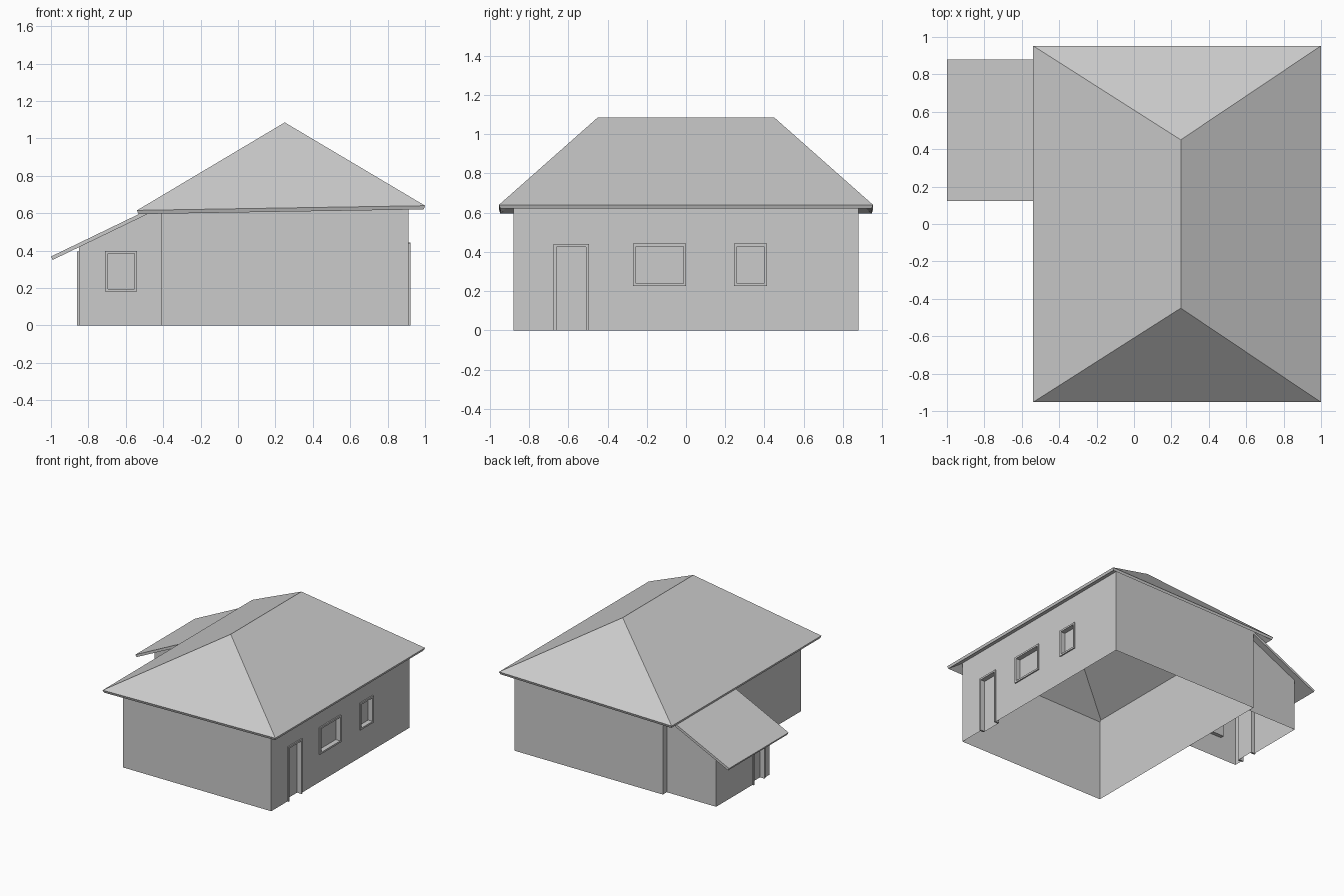
import bpy
import bmesh
from mathutils import Vector

cube = bpy.data.objects.get("Cube")
if cube:
    bpy.data.objects.remove(cube)

GREY = (0.6, 0.6, 0.6, 1)
plaster = bpy.data.materials.new("plain grey")
plaster.use_nodes = True
plaster.diffuse_color = GREY
plaster.node_tree.nodes["Principled BSDF"].inputs["Base Color"].default_value = GREY


def finish(name, bm):
    """Turn a bmesh into a named object in the one grey material."""
    bmesh.ops.remove_doubles(bm, verts=bm.verts[:], dist=1e-5)
    bmesh.ops.recalc_face_normals(bm, faces=bm.faces[:])
    mesh = bpy.data.meshes.new(name)
    bm.to_mesh(mesh)
    bm.free()
    mesh.materials.append(plaster)
    obj = bpy.data.objects.new(name, mesh)
    bpy.context.collection.objects.link(obj)
    return obj


def on_wall(axis, at, along, z):
    """Point on a wall lying at a fixed x or y."""
    return Vector((at, along, z)) if axis == "x" else Vector((along, at, z))


def wall(name, axis, at, start, end, top, openings=()):
    """Sheet wall from start to end, with rectangular holes and a sloping top."""
    cuts = sorted({start, end, *(v for o in openings for v in o[:2])})
    levels = sorted({0, *(v for o in openings for v in o[2:])})
    bm = bmesh.new()
    for a, b in zip(cuts, cuts[1:]):
        for i, low in enumerate(levels):
            if any(o[0] <= a < o[1] and o[2] <= low < o[3] for o in openings):
                continue
            last = i == len(levels) - 1
            za, zb = (top(a), top(b)) if last else (levels[i + 1],) * 2
            corners = ((a, low), (b, low), (b, zb), (a, za))
            bm.faces.new([bm.verts.new(on_wall(axis, at, u, z)) for u, z in corners])
    return finish(name, bm)


def add_box(bm, low, high):
    box = bmesh.ops.create_cube(bm, size=1)["verts"]
    bmesh.ops.scale(bm, vec=high - low, verts=box)
    bmesh.ops.translate(bm, vec=(low + high) / 2, verts=box)


def frame(name, axis, at, out, opening, rim=0.014, proud=0.01, recess=0.03):
    """Frame standing proud of the wall, with a recessed pane."""
    a, b, low, high = opening
    front, back = at + out * proud, at - out * recess
    bars = [(a, a + rim, low, high), (b - rim, b, low, high),
            (a + rim, b - rim, high - rim, high)]
    if low > 0:
        bars.append((a + rim, b - rim, low, low + rim))
    bm = bmesh.new()
    for u0, u1, z0, z1 in bars:
        add_box(bm, on_wall(axis, min(front, back), u0, z0),
                on_wall(axis, max(front, back), u1, z1))
    corners = ((a, low), (b, low), (b, high), (a, high))
    bm.faces.new([bm.verts.new(on_wall(axis, back, u, z)) for u, z in corners])
    return finish(name, bm)


# Main house walls
LEFT, RIGHT, DEPTH = 0.912, -0.41, 0.88
door = (-0.675, -0.495, 0, 0.44)
wide_window = (-0.27, 0.0, 0.225, 0.442)
small_window = (0.245, 0.412, 0.225, 0.442)


def wall_top(u):
    return 0.672


wall("left_wall", "x", LEFT, -DEPTH, DEPTH, wall_top, (door, wide_window, small_window))
wall("right_wall", "x", RIGHT, -DEPTH, DEPTH, wall_top)
wall("front_wall", "y", -DEPTH, RIGHT, LEFT, wall_top)
wall("back_wall", "y", DEPTH, RIGHT, LEFT, wall_top)
frame("front_door", "x", LEFT, 1, door)
frame("wide_window", "x", LEFT, 1, wide_window)
frame("small_window", "x", LEFT, 1, small_window)

# Hipped roof shell, its eaves tilting slightly
bm = bmesh.new()
fl, bl, br, fr, ridge_f, ridge_b = [bm.verts.new(p) for p in (
    (-0.54, -0.953, 0.615), (-0.54, 0.953, 0.615), (1, 0.953, 0.64), (1, -0.953, 0.64),
    (0.25, -0.45, 1.085), (0.25, 0.45, 1.085))]
for corners in ((fl, ridge_f, ridge_b, bl), (fr, br, ridge_b, ridge_f),
                (fl, fr, ridge_f), (br, bl, ridge_b)):
    bm.faces.new(corners)
bmesh.ops.recalc_face_normals(bm, faces=bm.faces[:])
if bm.faces[0].normal.z < 0:
    bmesh.ops.reverse_faces(bm, faces=bm.faces[:])
mesh = bpy.data.meshes.new("main_roof")
bm.to_mesh(mesh)
bm.free()
mesh.materials.append(plaster)
main_roof = bpy.data.objects.new("main_roof", mesh)
bpy.context.collection.objects.link(main_roof)
shell = main_roof.modifiers.new("thickness", "SOLIDIFY")
shell.thickness = 0.02
shell.offset = -1
shell.use_even_offset = True

# Side annex under a lean-to roof
SIDE, NEAR, FAR = -0.85, 0.15, 0.83
side_door = (0.215, 0.37, 0, 0.395)
annex_window = (-0.71, -0.54, 0.18, 0.397)


def slope(x):
    return 0.368 + 0.483 * (x + 1)


def annex_top(x):
    return slope(x) - 0.015


wall("annex_side_wall", "x", SIDE, NEAR, FAR, lambda y: annex_top(SIDE), (side_door,))
wall("annex_front_wall", "y", NEAR, SIDE, RIGHT, annex_top, (annex_window,))
wall("annex_back_wall", "y", FAR, SIDE, RIGHT, annex_top)
frame("annex_door", "x", SIDE, -1, side_door)
frame("annex_window", "y", NEAR, -1, annex_window)

# Lean-to roof slab, its end square to the slope
bm = bmesh.new()
drop = Vector((0.009, 0, -0.018))
eave, joint = Vector((-1, 0.122, slope(-1))), Vector((RIGHT, 0.122, slope(RIGHT)))
profile = bm.faces.new([bm.verts.new(p) for p in (eave, joint, joint + drop, eave + drop)])
extruded = bmesh.ops.extrude_face_region(bm, geom=[profile], use_keep_orig=True)["geom"]
bmesh.ops.translate(bm, vec=(0, 0.758, 0),
                    verts=[v for v in extruded if isinstance(v, bmesh.types.BMVert)])
finish("annex_roof", bm)
